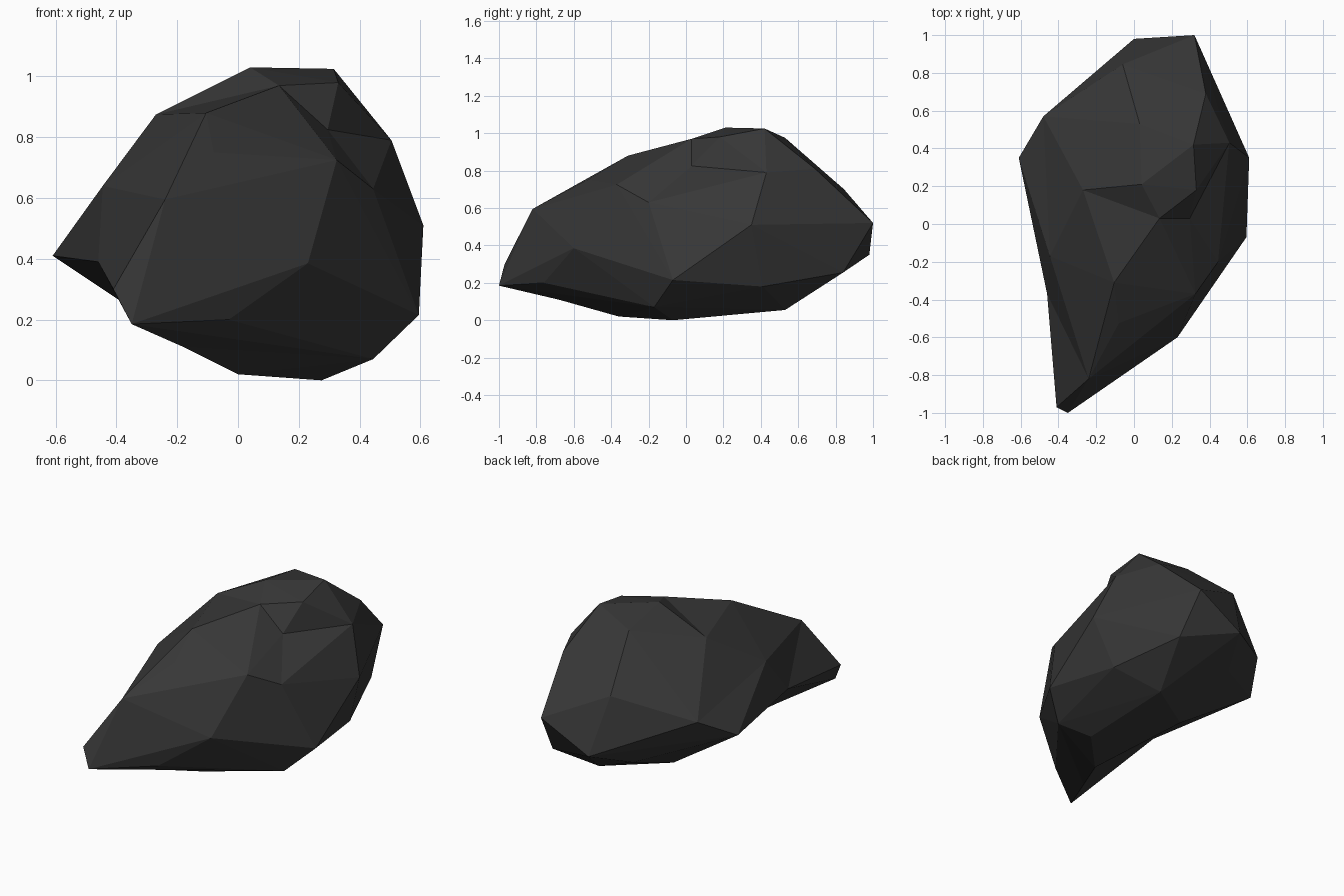
import bpy, bmesh
from mathutils import Vector

if "Cube" in bpy.data.objects:
    bpy.data.objects.remove(bpy.data.objects["Cube"])

# Corner points of the boulder, ring by ring
CREST = [(.04, .21, 1.03), (.315, .42, 1.025), (.33, .18, .98), (.135, .03, .97),
         (.03, .53, .975), (-.27, .18, .875), (-.105, -.31, .88), (.295, .03, .825)]
SHOULDER = [(.505, .43, .79), (.38, .69, .81), (-.06, .845, .70), (-.08, -.525, .75),
            (.325, -.37, .725), (.445, -.2, .63), (-.445, -.17, .64), (-.24, -.82, .595)]
GIRTH = [(.61, .35, .51), (.32, 1, .52), (0, .98, .35), (-.48, .57, .54),
         (-.61, .35, .41), (-.46, -.37, .39), (-.41, -.97, .30), (-.35, -1, .185),
         (-.03, -.76, .2), (.23, -.6, .385), (.595, -.07, .215)]
BASE = [(.50, .41, .18), (.35, .84, .255), (.24, .53, .055), (-.13, .72, .25),
        (-.115, .29, .08), (0, -.36, .02), (.275, -.07, 0), (.445, -.17, .07),
        (-.18, -.68, .11)]
points = [Vector(p) for p in CREST + SHOULDER + GIRTH + BASE]
centre = Vector((0, 0, .5))

# Skin the points with a hull; dented points are pushed out until they join it
pushed = [p.copy() for p in points]
for i, factor in ((21, 1.5), (14, 1.25)):      # hollow left flank
    pushed[i] = centre + (points[i] - centre) * factor
for attempt in range(80):
    bm = bmesh.new()
    verts = [bm.verts.new(p) for p in pushed]
    bmesh.ops.convex_hull(bm, input=verts, use_existing_faces=False)
    inside = [i for i, v in enumerate(verts) if not v.is_valid or not v.link_faces]
    if not inside or attempt == 79:
        break
    for i in inside:
        pushed[i] = centre + (pushed[i] - centre) * 1.02
    bm.free()

# Pull the dented points back to their true places
for v, p in zip(verts, points):
    if v.is_valid:
        v.co = p

# Turn the ridges that bridge a dent into creases: crest notch and crest groove
for a, b in ((2, 12), (0, 6)):
    edge = bm.edges.get((verts[a], verts[b]))
    if edge:
        bmesh.ops.rotate_edges(bm, edges=[edge], use_ccw=False)
bmesh.ops.delete(bm, geom=[v for v in bm.verts if not v.link_faces], context='VERTS')
bmesh.ops.recalc_face_normals(bm, faces=bm.faces[:])

mesh = bpy.data.meshes.new("boulder")
bm.to_mesh(mesh)
bm.free()
stone = bpy.data.materials.new("charcoal stone")
stone.diffuse_color = (.038, .038, .038, 1)
stone.use_nodes = True
stone.node_tree.nodes["Principled BSDF"].inputs["Base Color"].default_value = stone.diffuse_color
mesh.materials.append(stone)
bpy.context.collection.objects.link(bpy.data.objects.new("boulder", mesh))
